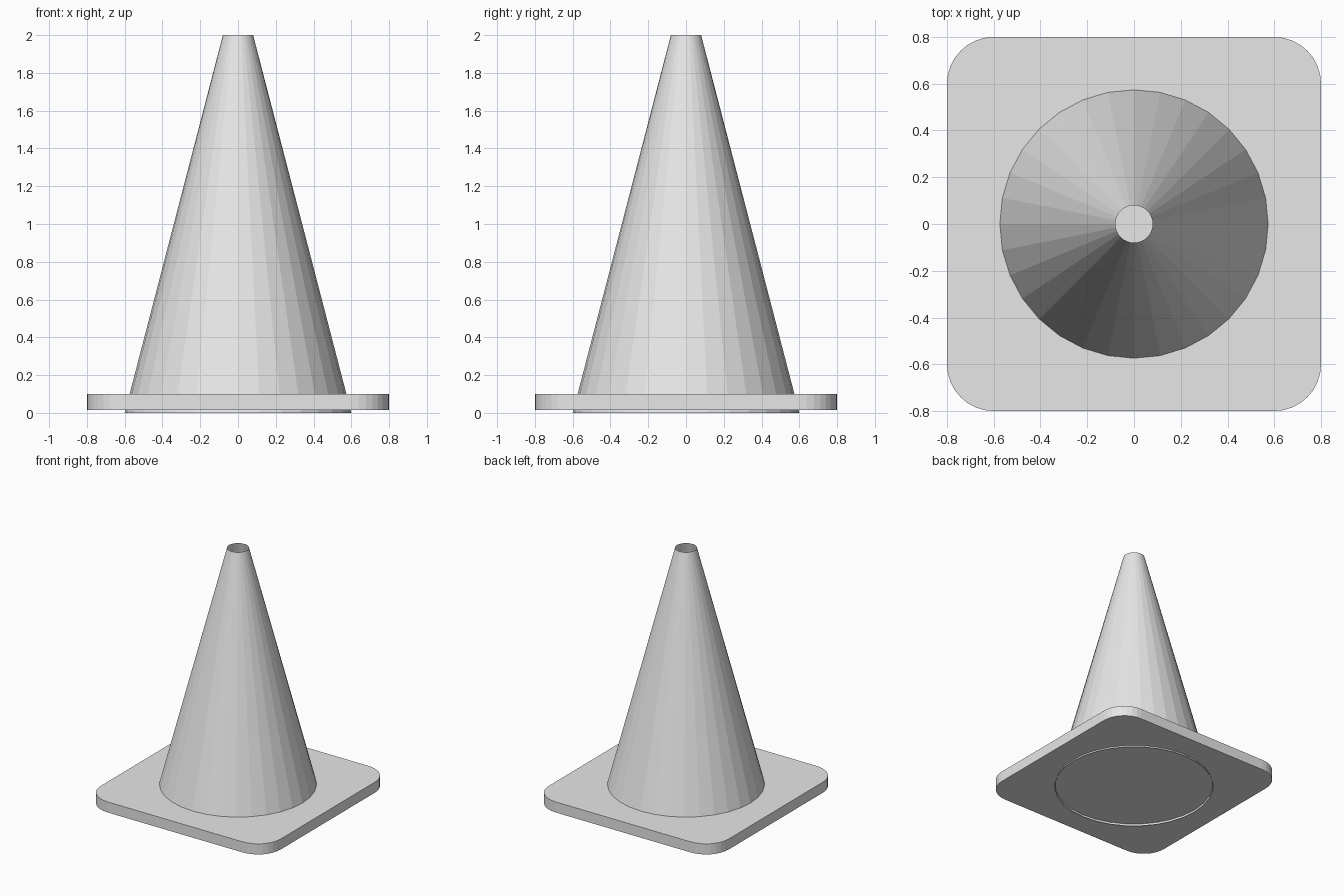
import bpy
import bmesh
from math import pi, cos, sin

default = bpy.data.objects.get("Cube")
if default:
    bpy.data.objects.remove(default, do_unlink=True)

# Single plain grey
grey = bpy.data.materials.new("light grey")
grey.use_nodes = True
grey.diffuse_color = (0.8, 0.8, 0.8, 1)
grey.node_tree.nodes["Principled BSDF"].inputs["Base Color"].default_value = (0.8, 0.8, 0.8, 1)


def add_object(name, bm):
    mesh = bpy.data.meshes.new(name)
    bm.to_mesh(mesh)
    bm.free()
    mesh.materials.append(grey)
    obj = bpy.data.objects.new(name, mesh)
    bpy.context.collection.objects.link(obj)
    return obj


# Base plate: rounded square, extruded upwards
HALF, CORNER, STEPS = 0.8, 0.2, 8
PLATE_BOTTOM, PLATE_TOP = 0.015, 0.1
bm = bmesh.new()
outline = []
inset = HALF - CORNER
for quarter, (sx, sy) in enumerate([(1, 1), (-1, 1), (-1, -1), (1, -1)]):
    for i in range(STEPS + 1):
        a = (quarter + i / STEPS) * pi / 2
        outline.append(bm.verts.new((sx * inset + CORNER * cos(a),
                                     sy * inset + CORNER * sin(a), PLATE_BOTTOM)))
face = bm.faces.new(outline)
extruded = bmesh.ops.extrude_face_region(bm, geom=[face], use_keep_orig=True)
top_verts = [g for g in extruded["geom"] if isinstance(g, bmesh.types.BMVert)]
bmesh.ops.translate(bm, verts=top_verts, vec=(0, 0, PLATE_TOP - PLATE_BOTTOM))
bmesh.ops.recalc_face_normals(bm, faces=bm.faces)
add_object("base_plate", bm)

# Cone body: thin open shell passing through the plate
HEIGHT = 2.0
bm = bmesh.new()
bmesh.ops.create_cone(bm, cap_ends=False, segments=32,
                      radius1=0.6, radius2=0.08, depth=HEIGHT)
bmesh.ops.translate(bm, verts=bm.verts, vec=(0, 0, HEIGHT / 2))
bmesh.ops.recalc_face_normals(bm, faces=bm.faces)
add_object("cone_body", bm)
